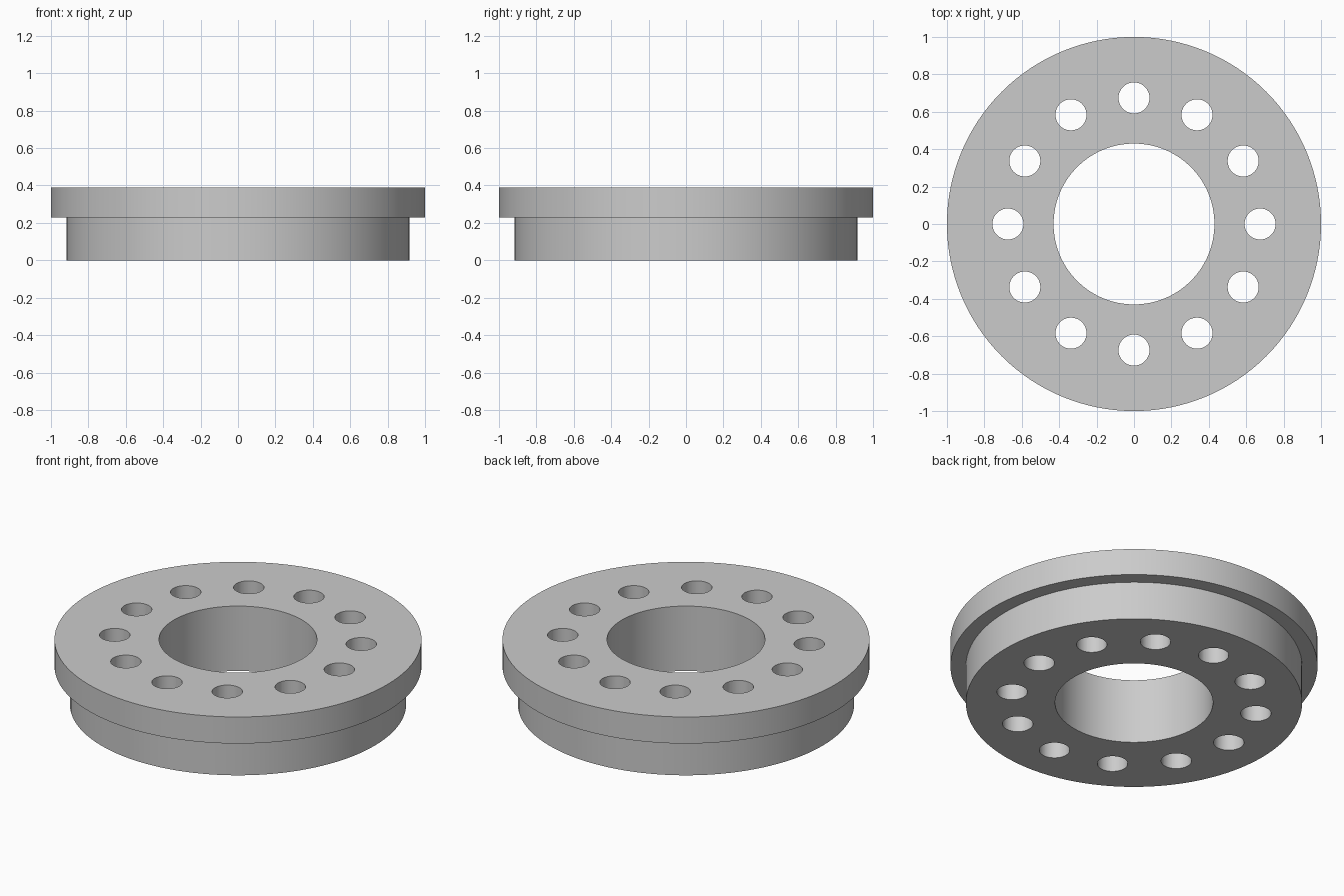
import bpy, bmesh, math
from mathutils import Matrix, Vector

OUTER_R, HUB_R, BORE_R = 1.0, 0.916, 0.43
STEP_Z, TOP_Z = 0.23, 0.39
HOLE_COUNT, HOLE_R, HOLE_RING_R = 12, 0.083, 0.674

if "Cube" in bpy.data.objects:
    bpy.data.objects.remove(bpy.data.objects["Cube"], do_unlink=True)

# Single grey finish
grey = bpy.data.materials.new("grey_metal")
grey.use_nodes = True
grey.diffuse_color = (0.6, 0.6, 0.6, 1)
grey.node_tree.nodes["Principled BSDF"].inputs["Base Color"].default_value = (0.6, 0.6, 0.6, 1)


def make_object(name, bm):
    bmesh.ops.recalc_face_normals(bm, faces=bm.faces[:])
    mesh = bpy.data.meshes.new(name)
    bm.to_mesh(mesh)
    bm.free()
    mesh.materials.append(grey)
    obj = bpy.data.objects.new(name, mesh)
    bpy.context.collection.objects.link(obj)
    return obj


# Stepped ring: closed half-section turned around the z axis
profile = [(BORE_R, 0), (HUB_R, 0), (HUB_R, STEP_Z),
           (OUTER_R, STEP_Z), (OUTER_R, TOP_Z), (BORE_R, TOP_Z)]
bm = bmesh.new()
verts = [bm.verts.new((r, 0, z)) for r, z in profile]
edges = [bm.edges.new((a, b)) for a, b in zip(verts, verts[1:] + verts[:1])]
bmesh.ops.spin(bm, geom=verts + edges, cent=(0, 0, 0), axis=(0, 0, 1),
               angle=math.tau, steps=128, use_merge=True)
bmesh.ops.remove_doubles(bm, verts=bm.verts[:], dist=0.0001)
ring = make_object("flanged_ring", bm)

# Bolt holes: a circle of cylinders cut through the ring
bm = bmesh.new()
for i in range(HOLE_COUNT):
    place = (Matrix.Rotation(math.tau * i / HOLE_COUNT, 4, "Z")
             @ Matrix.Translation(Vector((HOLE_RING_R, 0, TOP_Z / 2))))
    bmesh.ops.create_cone(bm, cap_ends=True, segments=48, radius1=HOLE_R,
                          radius2=HOLE_R, depth=TOP_Z * 2, matrix=place)
cutter = make_object("bolt_hole_cutter", bm)
cutter.hide_render = True

cut = ring.modifiers.new("bolt_holes", "BOOLEAN")
cut.operation = "DIFFERENCE"
cut.solver = "EXACT"
cut.object = cutter

# Apply the cut, then smooth the round walls and keep the rims sharp
for obj in bpy.context.selected_objects:
    obj.select_set(False)
bpy.context.view_layer.objects.active = ring
ring.select_set(True)
bpy.ops.object.modifier_apply(modifier=cut.name)
bpy.data.objects.remove(cutter, do_unlink=True)
bpy.ops.object.shade_smooth_by_angle(angle=math.radians(30))
